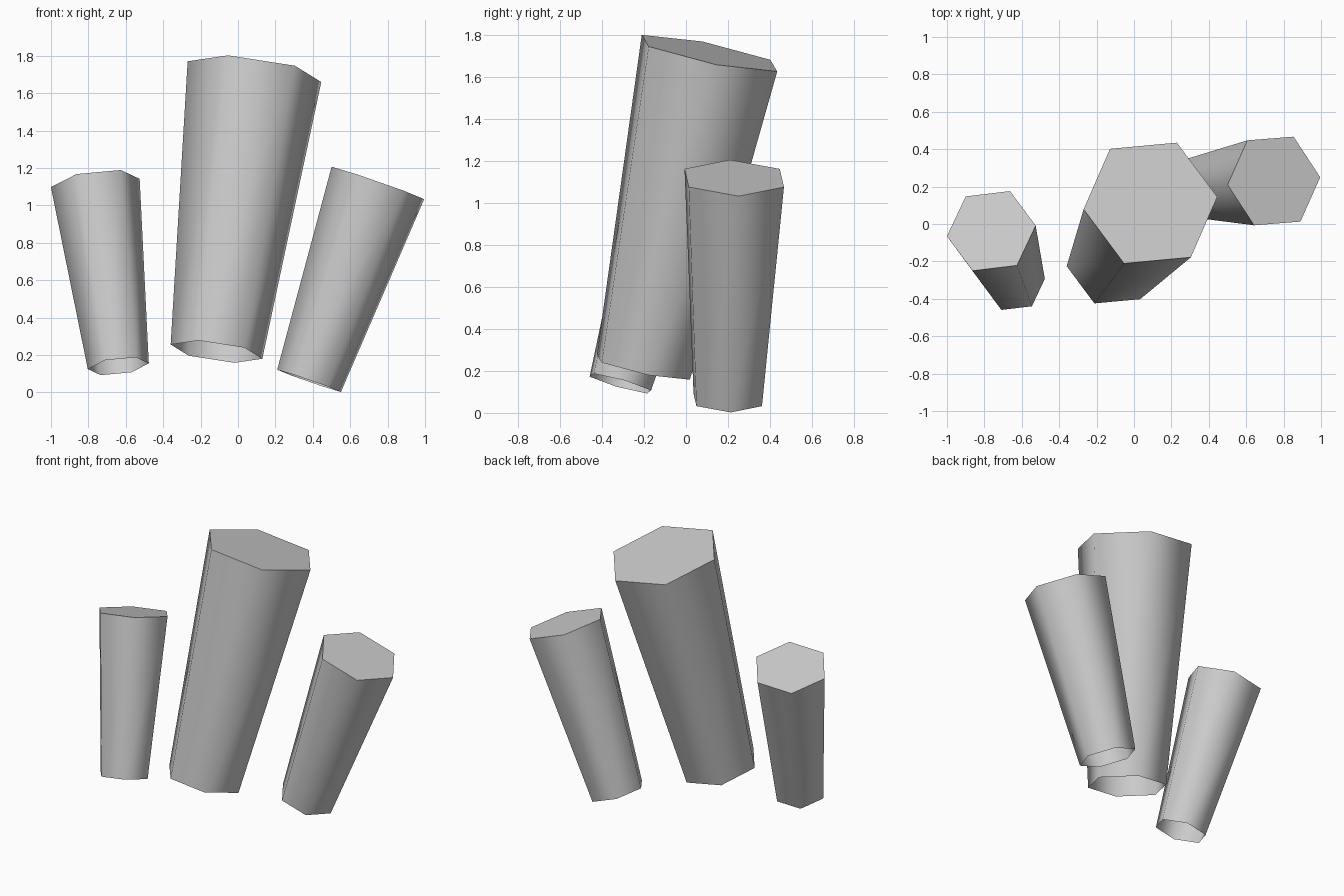
import bpy
import bmesh
import math
from mathutils import Vector

default_cube = bpy.data.objects.get("Cube")
if default_cube:
    bpy.data.objects.remove(default_cube, do_unlink=True)

SIDES = 6

stone = bpy.data.materials.new("stone_grey")
stone.use_nodes = True
grey = (0.6, 0.6, 0.6, 1.0)
stone.diffuse_color = grey
stone.node_tree.nodes["Principled BSDF"].inputs["Base Color"].default_value = grey


def tapered_column(name, bottom, top, bottom_radius, top_radius, corner):
    """Leaning six-sided column: capped top, open bottom, one corner along a direction."""
    bottom, top = Vector(bottom), Vector(top)
    axis = (top - bottom).normalized()
    u = Vector(corner)
    u = (u - axis * u.dot(axis)).normalized()
    v = axis.cross(u)
    bm = bmesh.new()

    def ring(centre, radius):
        angles = [math.tau * i / SIDES for i in range(SIDES)]
        return [bm.verts.new(centre + radius * (u * math.cos(a) + v * math.sin(a))) for a in angles]

    low, high = ring(bottom, bottom_radius), ring(top, top_radius)
    for i in range(SIDES):
        j = (i + 1) % SIDES
        bm.faces.new((low[i], low[j], high[j], high[i]))
    bm.faces.new(high)

    mesh = bpy.data.meshes.new(name)
    bm.to_mesh(mesh)
    bm.free()
    mesh.materials.append(stone)
    obj = bpy.data.objects.new(name, mesh)
    bpy.context.collection.objects.link(obj)

    # Rounded-looking walls with a crisp top rim
    bpy.ops.object.select_all(action="DESELECT")
    obj.select_set(True)
    bpy.context.view_layer.objects.active = obj
    bpy.ops.object.shade_smooth_by_angle(angle=math.radians(70))


# Tall middle column and two shorter ones leaning outward
tapered_column("middle_column", (-0.115, -0.203, 0.218), (0.088, 0.112, 1.715),
               0.249, 0.363, (0.357, 0.033, -0.055))
tapered_column("right_column", (-0.64, -0.313, 0.14), (-0.763, -0.037, 1.12),
               0.165, 0.24, (0.238, 0.028, 0.02))
tapered_column("left_column", (0.38, 0.199, 0.062), (0.748, 0.23, 1.12),
               0.181, 0.263, (0.248, 0.02, -0.088))
